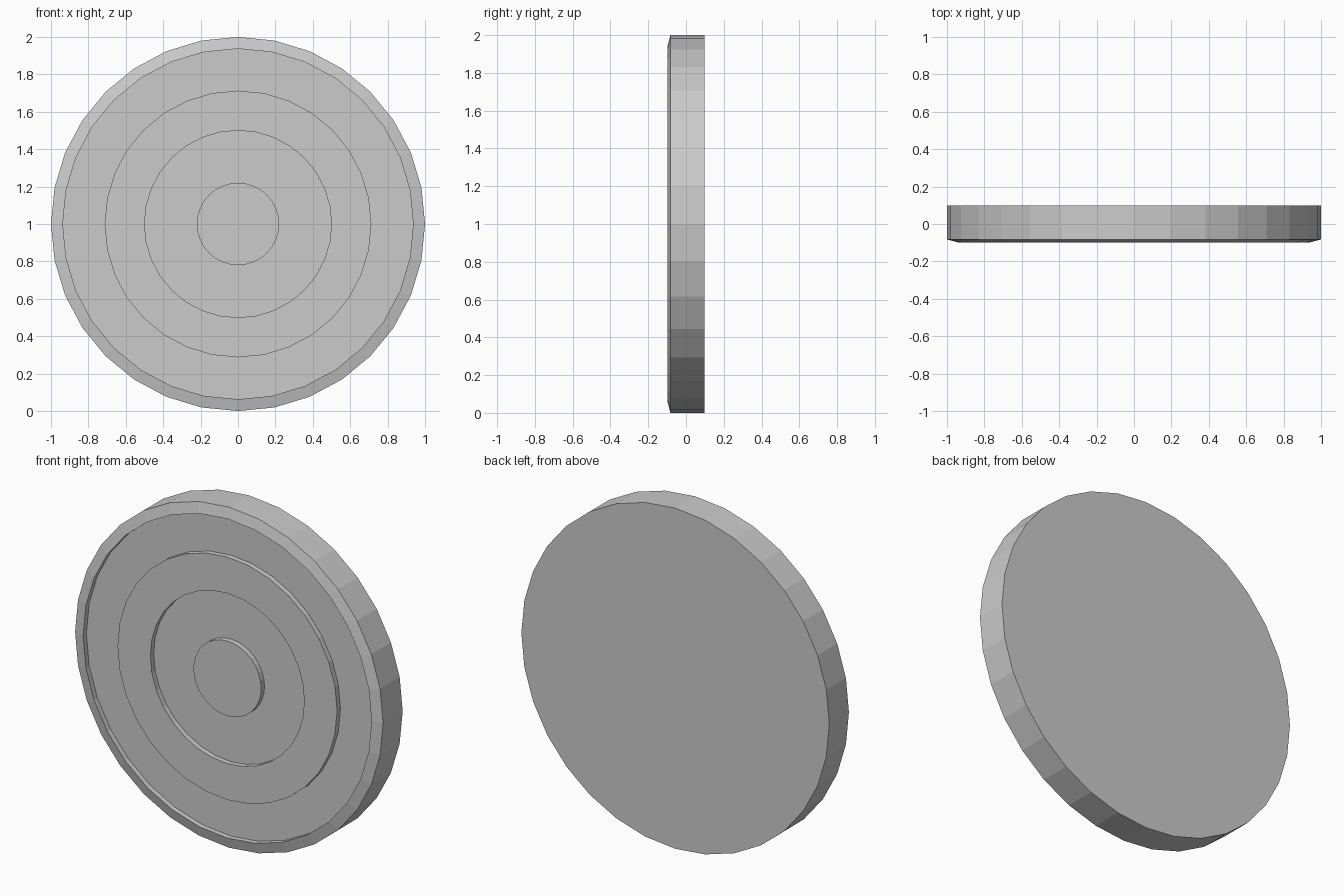
import bpy, bmesh
from math import sin, cos, pi

if "Cube" in bpy.data.objects:
    bpy.data.objects.remove(bpy.data.objects["Cube"])

SEG = 32
FRONT, RECESS, BACK = -0.099, -0.068, 0.099

# Half profile (radius, y): back rim, chamfer, outer groove, raised ring, inner groove, hub
profile = [
    (1.0, BACK), (1.0, -0.083), (0.937, FRONT),
    (0.937, RECESS), (0.713, RECESS),
    (0.713, FRONT), (0.5, FRONT),
    (0.5, RECESS), (0.22, RECESS),
    (0.22, FRONT),
]

bm = bmesh.new()
rings = [[bm.verts.new((r * sin(2 * pi * i / SEG), y, 1 + r * cos(2 * pi * i / SEG)))
          for i in range(SEG)] for r, y in profile]

# Bands between neighbouring rings
for a, b in zip(rings, rings[1:]):
    for i in range(SEG):
        j = (i + 1) % SEG
        bm.faces.new((a[i], a[j], b[j], b[i]))

# Flat back and hub caps
bm.faces.new(rings[0])
bm.faces.new(rings[-1])
bmesh.ops.recalc_face_normals(bm, faces=bm.faces[:])

mesh = bpy.data.meshes.new("round_disc")
bm.to_mesh(mesh)
bm.free()
disc = bpy.data.objects.new("round_disc", mesh)
bpy.context.collection.objects.link(disc)
